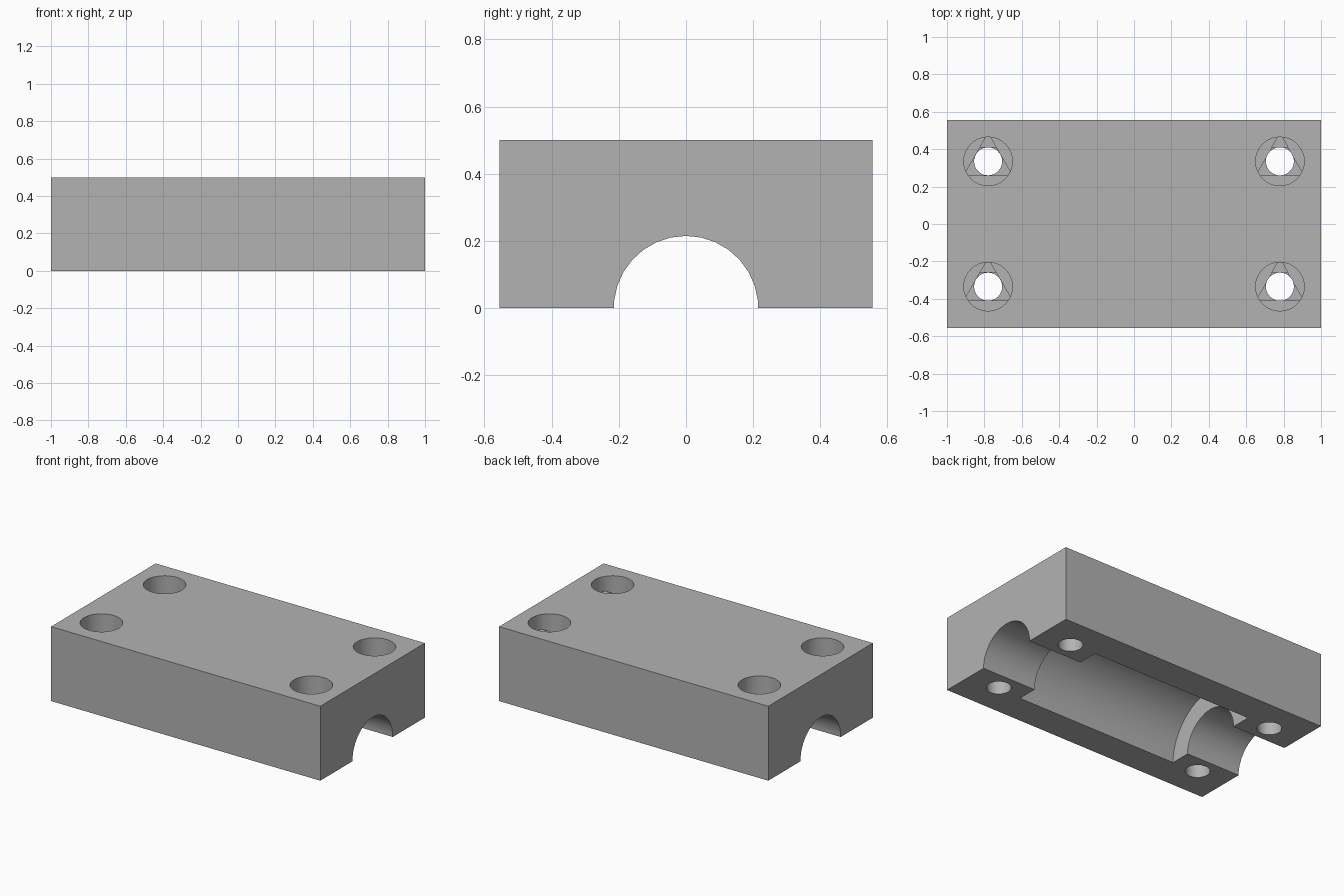
import bpy, bmesh
from math import pi, sin, cos
from mathutils import Matrix, Vector

if "Cube" in bpy.data.objects:
    bpy.data.objects.remove(bpy.data.objects["Cube"], do_unlink=True)

LENGTH, WIDTH, HEIGHT = 2.0, 1.11, 0.5
SCREW_X, SCREW_Y = 0.78, 0.335
HEAD_R, SHANK_R = 0.13, 0.075
HEAD_FLOOR, LAYER = 0.32, 0.01

grey = bpy.data.materials.new("plain grey")
grey.use_nodes = True
colour = (0.45, 0.45, 0.45, 1)
grey.diffuse_color = colour
grey.node_tree.nodes["Principled BSDF"].inputs["Base Color"].default_value = colour


def make_object(name, bm):
    bmesh.ops.recalc_face_normals(bm, faces=bm.faces)
    mesh = bpy.data.meshes.new(name)
    bm.to_mesh(mesh)
    bm.free()
    mesh.materials.append(grey)
    obj = bpy.data.objects.new(name, mesh)
    bpy.context.collection.objects.link(obj)
    return obj


def cylinder(bm, radius, depth, matrix, sides):
    return bmesh.ops.create_cone(bm, cap_ends=True, segments=sides, radius1=radius,
                                 radius2=radius, depth=depth, matrix=matrix)["verts"]


def bore_cutter(name, radius, length, sides):
    """Cylinder lying along x, centred on the underside."""
    bm = bmesh.new()
    turn = Matrix.Rotation(pi / 2, 4, "Y") @ Matrix.Rotation(pi / 2, 4, "Z")
    cylinder(bm, radius, length, turn, sides)
    return make_object(name, bm)


def screw_cutter(name, radius, z0, z1, cut_angles=()):
    """Four upright cylinders, trimmed by planes tangent to the shank."""
    bm = bmesh.new()
    for x in (-SCREW_X, SCREW_X):
        for y in (-SCREW_Y, SCREW_Y):
            part = bmesh.new()
            centre = Vector((x, y, (z0 + z1) / 2))
            cylinder(part, radius, z1 - z0, Matrix.Translation(centre), 32)
            for angle in cut_angles:
                normal = Vector((cos(angle), sin(angle), 0))
                geom = part.verts[:] + part.edges[:] + part.faces[:]
                bmesh.ops.bisect_plane(part, geom=geom, plane_co=centre + normal * SHANK_R,
                                       plane_no=normal, clear_outer=True)
                rim = [e for e in part.edges if e.is_boundary]
                bmesh.ops.holes_fill(part, edges=rim, sides=0)
            temp = bpy.data.meshes.new("temp")
            part.to_mesh(temp)
            part.free()
            bm.from_mesh(temp)
            bpy.data.meshes.remove(temp)
    return make_object(name, bm)


# Solid block
bm = bmesh.new()
bmesh.ops.create_cube(bm, size=1, matrix=Matrix.Translation((0, 0, HEIGHT / 2))
                      @ Matrix.Diagonal((LENGTH, WIDTH, HEIGHT, 1)))
block = make_object("bearing_block", bm)

# Shaft bore, wide bearing pocket, and stepped screw holes
triangle = [-pi / 2, pi / 6, 5 * pi / 6]
cutters = [
    bore_cutter("shaft_bore_cutter", 0.215, 2.2, 30),
    bore_cutter("bearing_pocket_cutter", 0.35, 1.2, 60),
    screw_cutter("screw_head_cutter", HEAD_R, HEAD_FLOOR, 0.6),
    screw_cutter("triangle_step_cutter", HEAD_R, HEAD_FLOOR - LAYER, 0.4, triangle),
    screw_cutter("clipped_step_cutter", HEAD_R, HEAD_FLOOR - 2 * LAYER, 0.4,
                 triangle + [pi / 2]),
    screw_cutter("screw_shank_cutter", SHANK_R, -0.1, 0.45),
]
bpy.context.view_layer.objects.active = block
block.select_set(True)
for cutter in cutters:
    mod = block.modifiers.new(cutter.name, "BOOLEAN")
    mod.operation, mod.solver, mod.object = "DIFFERENCE", "EXACT", cutter
    bpy.ops.object.modifier_apply(modifier=mod.name)
for cutter in cutters:
    bpy.data.objects.remove(cutter, do_unlink=True)

# Smooth round walls, crisp corners
bpy.ops.object.select_all(action="DESELECT")
block.select_set(True)
bpy.ops.object.shade_smooth_by_angle(angle=pi / 6)
